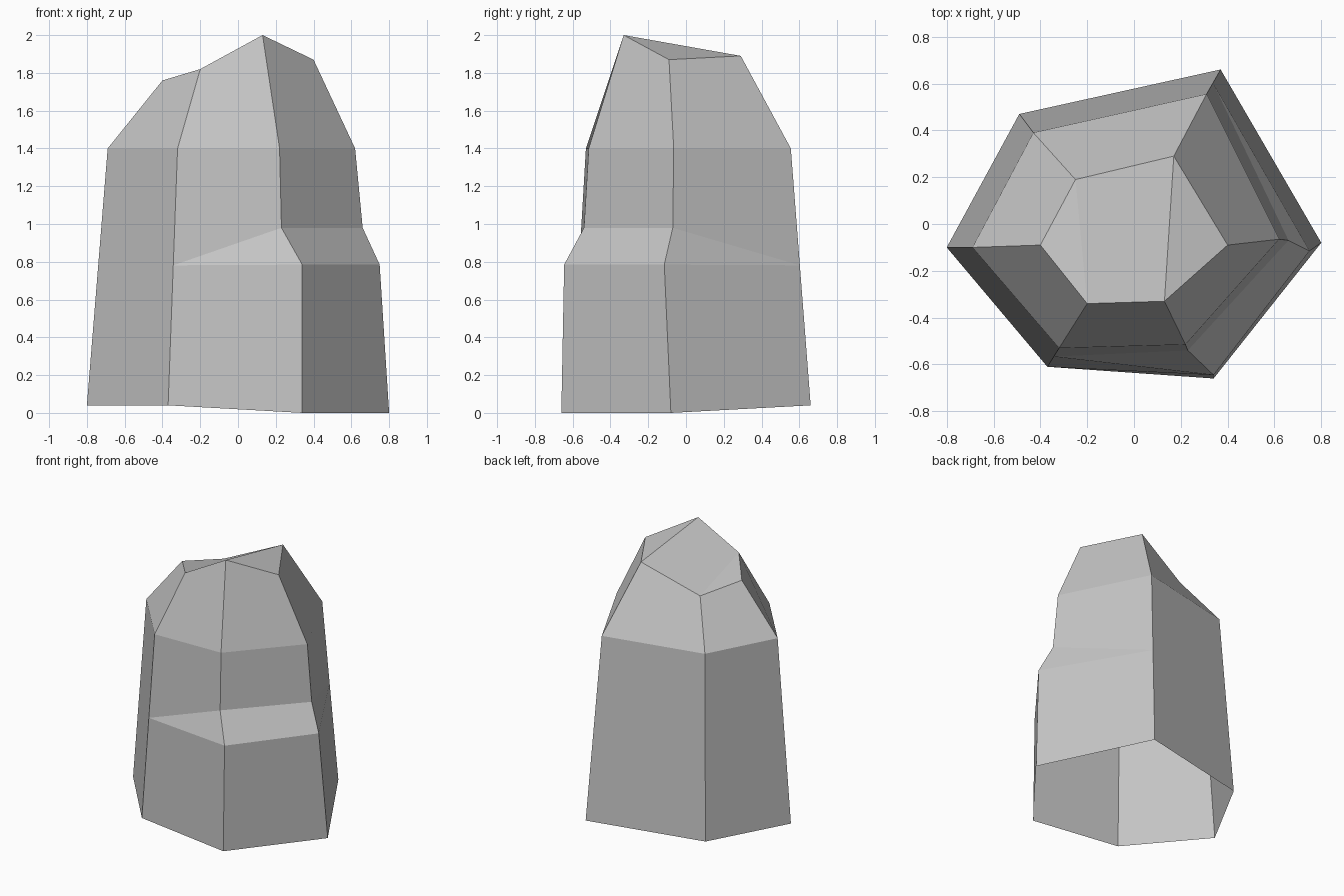
import bpy
import bmesh
from mathutils import Vector

default_cube = bpy.data.objects.get("Cube")
if default_cube:
    bpy.data.objects.remove(default_cube, do_unlink=True)

# Single stone colour
stone = bpy.data.materials.new("stone_grey")
stone.use_nodes = True
colour = (0.55, 0.55, 0.55, 1.0)
stone.diffuse_color = colour
stone.node_tree.nodes["Principled BSDF"].inputs["Base Color"].default_value = colour

# Corner columns run counter-clockwise: left side, front pair, right side, back pair
LEFT, FRONT_L, FRONT_R, RIGHT, BACK_R, BACK_L = range(6)

foot = [(-.8, -.1, .04), (-.37, -.61, .04), (.34, -.66, 0),
        (.8, -.08, 0), (.37, .66, .04), (-.49, .47, .04)]
shoulder = [(-.69, -.1, 1.4), (-.32, -.53, 1.4), (.22, -.515, 1.4),
            (.62, -.065, 1.4), (.31, .555, 1.4), (-.43, .39, 1.4)]
crown = [(-.4, -.09, 1.76), (-.2, -.34, 1.82), (.13, -.33, 2),
         (.4, -.09, 1.87), (.17, .29, 1.89), (-.25, .19, 1.71)]

# The step in the wall only exists on two columns; the others taper evenly
ledge_outer = [Vector(a).lerp(Vector(b), 0.545) for a, b in zip(foot, shoulder)]
ledge_outer[FRONT_R] = Vector((.34, -.645, .785))
ledge_outer[RIGHT] = Vector((.75, -.115, .785))
ledge_inner = list(ledge_outer)
ledge_inner[FRONT_R] = Vector((.23, -.54, .98))
ledge_inner[RIGHT] = Vector((.66, -.07, .98))

bm = bmesh.new()


def add_ring(points):
    return [bm.verts.new(point) for point in points]


def bridge(lower, upper):
    """Wall faces between two rings, dropping corners the rings share."""
    for i in range(len(lower)):
        j = (i + 1) % len(lower)
        corners = list(dict.fromkeys((lower[i], lower[j], upper[j], upper[i])))
        if len(corners) > 2:
            bm.faces.new(corners)


# Walls, open underneath
foot_ring = add_ring(foot)
outer_ring = add_ring(ledge_outer)
inner_ring = list(outer_ring)
for column in (FRONT_R, RIGHT):
    inner_ring[column] = bm.verts.new(ledge_inner[column])
shoulder_ring = add_ring(shoulder)
crown_ring = add_ring(crown)
rings = [foot_ring, outer_ring, inner_ring, shoulder_ring, crown_ring]
for lower, upper in zip(rings, rings[1:]):
    bridge(lower, upper)

# Slanted cap facets
for facet in ((LEFT, FRONT_L, BACK_L),
              (FRONT_L, FRONT_R, BACK_R, BACK_L),
              (FRONT_R, RIGHT, BACK_R)):
    bm.faces.new([crown_ring[column] for column in facet])

mesh = bpy.data.meshes.new("boulder")
bm.to_mesh(mesh)
bm.free()
mesh.materials.append(stone)
boulder = bpy.data.objects.new("boulder", mesh)
bpy.context.collection.objects.link(boulder)
